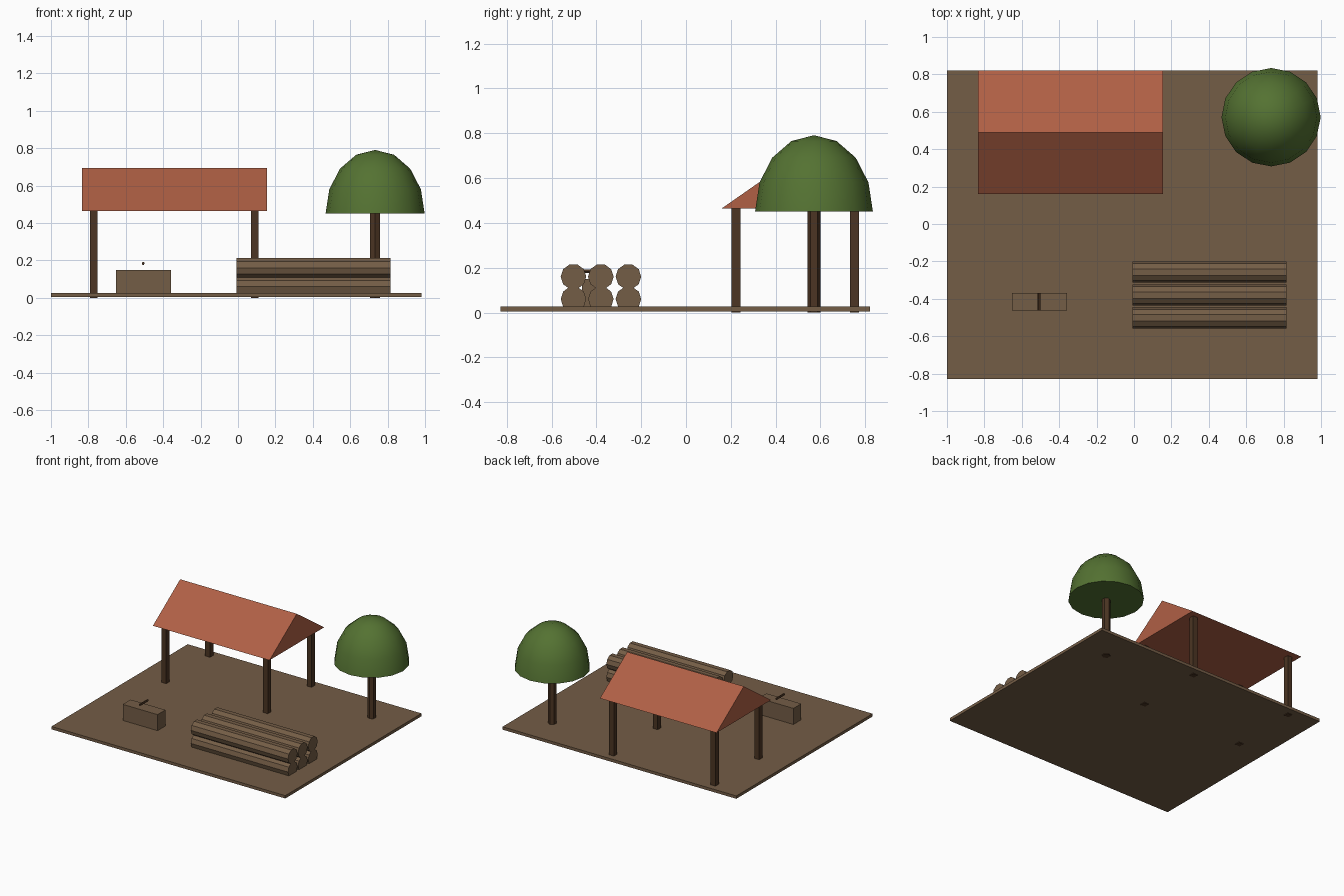
import bpy, bmesh, math
from mathutils import Matrix, Vector

if "Cube" in bpy.data.objects:
    bpy.data.objects.remove(bpy.data.objects["Cube"])


def material(name, rgb):
    lin = [((c / 255 + 0.055) / 1.055) ** 2.4 for c in rgb]
    m = bpy.data.materials.new(name)
    m.diffuse_color = (*lin, 1)
    m.use_nodes = True
    m.node_tree.nodes["Principled BSDF"].inputs["Base Color"].default_value = m.diffuse_color
    return m


WOOD = material("brown wood", (116, 93, 70))
DARK = material("dark timber", (76, 53, 35))
ROOF = material("red clay", (176, 96, 69))
LEAF = material("leaf green", (84, 114, 50))


def finish(name, bm, mat):
    bmesh.ops.recalc_face_normals(bm, faces=bm.faces)
    mesh = bpy.data.meshes.new(name)
    bm.to_mesh(mesh)
    bm.free()
    mesh.materials.append(mat)
    ob = bpy.data.objects.new(name, mesh)
    bpy.context.collection.objects.link(ob)
    return ob


def box(name, lo, hi, mat):
    lo, hi = Vector(lo), Vector(hi)
    bm = bmesh.new()
    bmesh.ops.create_cube(bm, size=1, matrix=Matrix.Translation((lo + hi) / 2)
                          @ Matrix.Diagonal((*(hi - lo), 1)))
    return finish(name, bm, mat)


def prism(name, profile, direction, mat):
    """Extrude a closed outline of 3D points along a direction."""
    bm = bmesh.new()
    face = bm.faces.new([bm.verts.new(p) for p in profile])
    ext = bmesh.ops.extrude_face_region(bm, geom=[face], use_keep_orig=True)
    verts = [g for g in ext["geom"] if isinstance(g, bmesh.types.BMVert)]
    bmesh.ops.translate(bm, verts=verts, vec=direction)
    return finish(name, bm, mat)


def ring(n, r, start=0.0):
    return [(r * math.cos(start + math.tau * i / n),
             r * math.sin(start + math.tau * i / n)) for i in range(n)]


# Ground slab
box("ground", (-1, -0.828, 0.005), (0.98, 0.82, 0.027), WOOD)

# Open shelter: four posts and a solid gabled roof
for side, x in (("left", -0.77), ("right", 0.09)):
    for end, y in (("front", 0.223), ("back", 0.752)):
        box(f"{end}_{side}_post", (x - 0.02, y - 0.02, 0), (x + 0.02, y + 0.02, 0.468), DARK)
prism("roof", [(-0.833, 0.16, 0.465), (-0.833, 0.82, 0.465), (-0.833, 0.49, 0.695)],
      (0.988, 0, 0), ROOF)

# Log pile: three columns, two layers
for layer, z in (("lower", 0.06), ("upper", 0.16)):
    for i, y in enumerate((-0.502, -0.38, -0.257)):
        prism(f"{layer}_log_{i + 1}",
              [(-0.009, y + a, z + b) for a, b in ring(10, 0.057)], (0.824, 0, 0), WOOD)

# Chest with a small bar held just above it
box("chest", (-0.652, -0.463, 0.005), (-0.357, -0.368, 0.15), WOOD)
prism("chest_bar", [(-0.507 + a, -0.463, 0.184 + b) for a, b in ring(6, 0.008)],
      (0, 0.095, 0), DARK)

# Tree trunk
TX, TY = 0.733, 0.571
prism("tree_trunk", [(TX + a, TY + b, 0) for a, b in ring(6, 0.03, math.pi / 2)],
      (0, 0, 0.47), DARK)

# Domed tree crown with a flat underside
bm = bmesh.new()
bmesh.ops.create_uvsphere(bm, u_segments=16, v_segments=8, radius=1)
bmesh.ops.bisect_plane(bm, geom=bm.verts[:] + bm.edges[:] + bm.faces[:], dist=1e-4,
                       plane_co=(0, 0, 0), plane_no=(0, 0, -1), clear_outer=True)
bmesh.ops.holes_fill(bm, edges=[e for e in bm.edges if e.is_boundary], sides=0)
bmesh.ops.transform(bm, verts=bm.verts, matrix=Matrix.Translation((TX, TY, 0.45))
                    @ Matrix.Diagonal((0.265, 0.263, 0.341, 1)))
crown = finish("tree_crown", bm, LEAF)
bpy.context.view_layer.objects.active = crown
crown.select_set(True)
bpy.ops.object.shade_smooth_by_angle(angle=math.radians(40))
